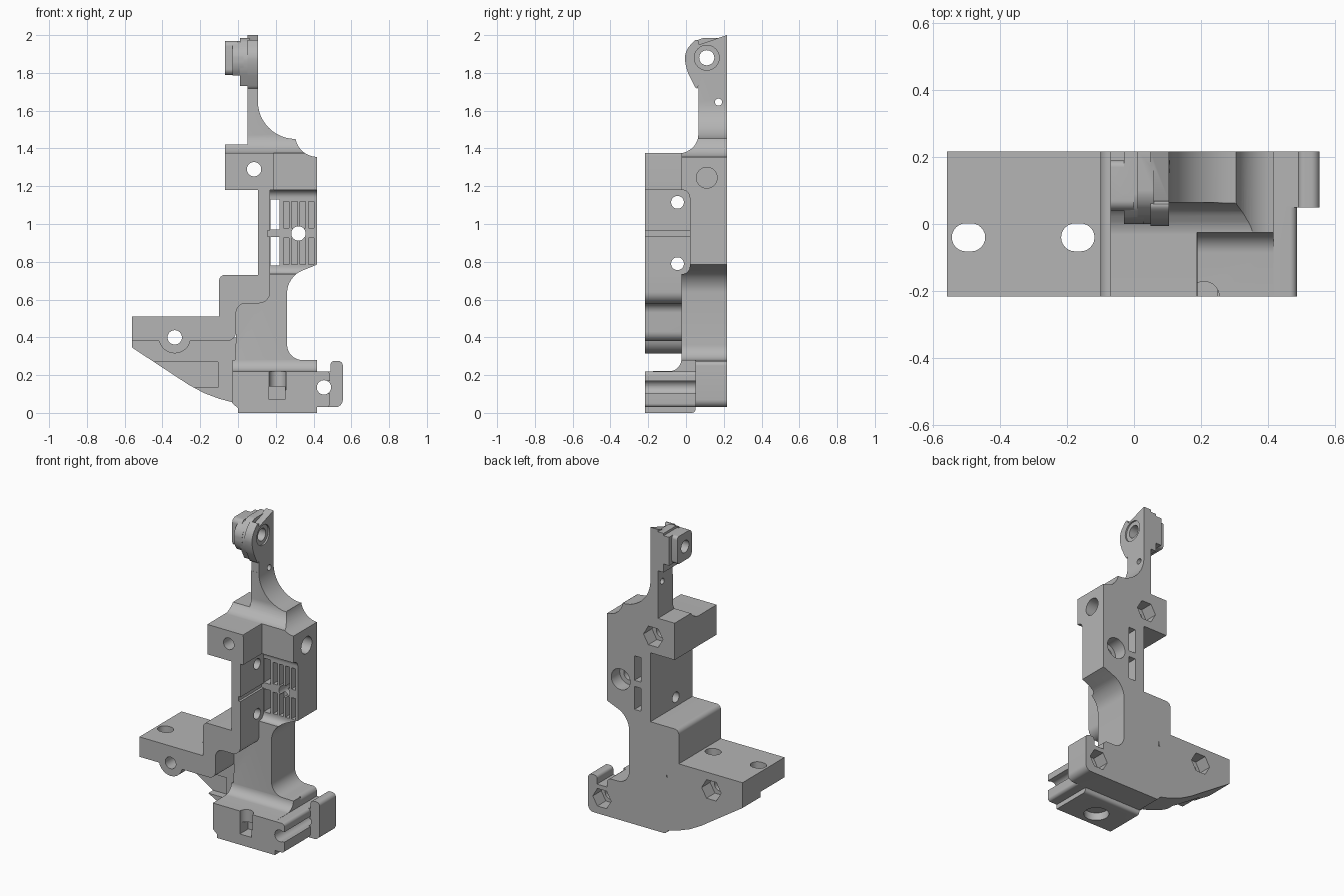
import bpy, bmesh, math
from mathutils import Vector

if "Cube" in bpy.data.objects:
    bpy.data.objects.remove(bpy.data.objects["Cube"], do_unlink=True)

BACK, FRONT = 0.217, -0.217
PLACE = {"x": lambda a, b, t: (t, a, b),
         "y": lambda a, b, t: (a, t, b),
         "z": lambda a, b, t: (a, b, t)}


def rounded(points, steps=8):
    """Round every corner given as (a, b, radius)."""
    out = []
    for i, p in enumerate(points):
        here = Vector(p[:2])
        if len(p) == 2:
            out.append(here)
            continue
        before = Vector(points[i - 1][:2])
        after = Vector(points[(i + 1) % len(points)][:2])
        a = here + (before - here).normalized() * p[2]
        b = here + (after - here).normalized() * p[2]
        for k in range(steps + 1):
            t = k / steps
            # weighted curve that follows a circular arc
            w = (1 - t) ** 2, 1.414 * t * (1 - t), t * t
            out.append((a * w[0] + here * w[1] + b * w[2]) / sum(w))
    return out


def arc(cx, cz, r, start, end, n=12):
    angles = [math.radians(start + (end - start) * i / n) for i in range(n + 1)]
    return [(cx + r * math.cos(a), cz + r * math.sin(a)) for a in angles]


def prism(name, points, axis, lo, hi):
    """Extrude a profile along an axis."""
    bm = bmesh.new()
    rings = [[bm.verts.new(PLACE[axis](p[0], p[1], t)) for p in points] for t in (lo, hi)]
    bm.faces.new(rings[0])
    bm.faces.new(rings[1])
    n = len(points)
    for i in range(n):
        j = (i + 1) % n
        bm.faces.new((rings[0][i], rings[0][j], rings[1][j], rings[1][i]))
    bmesh.ops.recalc_face_normals(bm, faces=bm.faces)
    mesh = bpy.data.meshes.new(name)
    bm.to_mesh(mesh)
    bm.free()
    ob = bpy.data.objects.new(name, mesh)
    bpy.context.collection.objects.link(ob)
    return ob


def rect(a0, a1, b0, b1):
    return [(a0, b0), (a1, b0), (a1, b1), (a0, b1)]


def disc(a, b, r, n=32):
    return arc(a, b, r, 0, 360 - 360 / n, n - 1)


def combine(operation, tool):
    """Merge a piece into the body, or cut it away."""
    mod = body.modifiers.new(tool.name, "BOOLEAN")
    mod.operation, mod.solver, mod.object = operation, "EXACT", tool
    bpy.context.view_layer.objects.active = body
    bpy.ops.object.modifier_apply(modifier=mod.name)
    bpy.data.objects.remove(tool, do_unlink=True)


def add(*args):
    combine("UNION", prism("piece", *args))


def cut(*args):
    combine("DIFFERENCE", prism("cutter", *args))


# Column with the scooped shoulder and the flare into the arm
column = rounded([(-0.03, 0.06), (0.0, 0.03), (0.418, 0.03), (0.418, 0.28, 0.03),
                  (0.26, 0.28, 0.08), (0.26, 0.72, 0.08), (0.418, 0.785), (0.418, 1.355)])
column += arc(0.42, 1.472, 0.117, 260, 190) + arc(0.305, 1.65, 0.2, 270, 180)
column += [(0.05, 1.65), (0.05, 1.2), (0.12, 1.2), (0.12, 0.7), (-0.01, 0.7), (-0.01, 0.4)]
body = prism("mounting_bracket", column, "y", -0.025, BACK)
bpy.context.view_layer.objects.active = body
body.select_set(True)

# Upper clamp block
add(rounded([(-0.07, 1.18), (0.19, 1.18), (0.19, 1.42, 0.06), (-0.07, 1.42)]), "y", FRONT, BACK)

# Sloping front of the shoulder
cut(rounded([(-0.4, 1.375), (-0.01, 1.375, 0.02), (0.065, 1.42, 0.05), (0.065, 1.75),
             (-0.4, 1.75)]), "x", -0.3, 0.6)

# Stepped wall and shelf
add(rounded([(-0.56, 0.38), (-0.01, 0.38, 0.05), (-0.01, 0.58, 0.05), (0.17, 0.58, 0.06),
             (0.17, 1.19), (0.105, 1.19), (0.105, 0.73), (-0.1, 0.73, 0.03),
             (-0.1, 0.51), (-0.56, 0.51)]), "y", FRONT, BACK)
add(disc(-0.335, 0.4, 0.085), "y", FRONT, BACK)

# Gusset below the shelf, with a shallow pocket
add([(-0.56, 0.4), (-0.56, 0.345), (-0.26, 0.148), (-0.18, 0.105), (-0.1, 0.075), (0, 0.048),
     (0.1, 0.04), (0.1, 0.4)], "y", 0.03, BACK)
cut(rect(-0.6, -0.105, 0.135, 0.27), "y", -0.3, 0.08)

# Foot block, faired into the column
add(rounded([(FRONT, 0), (0.05, 0, 0.02), (0.05, 0.279), (-0.025, 0.279),
             (-0.03, 0.222, 0.055), (FRONT, 0.22)]), "x", -0.03, 0.418)
cut([(-0.1, -0.1), (0.0, -0.1), (0.0, 0.025), (-0.04, 0.06), (-0.1, 0.06)], "y", -0.3, 0.06)

# Grooved side lug and the upright clip
add(rounded([(0.4, 0.03), (0.487, 0.03, 0.02), (0.487, 0.22, 0.02), (0.4, 0.22)]),
    "y", FRONT, 0.06)
cut(rect(0.455, 0.6, 0.102, 0.168), "y", -0.3, 0.05)
add(rounded([(0.4, 0.03), (0.555, 0.03, 0.04), (0.555, 0.275, 0.025), (0.49, 0.275, 0.02),
             (0.49, 0.22), (0.4, 0.22)]), "y", 0.05, BACK)

# Arm and ear
ear = rounded([(0.065, 1.69, 0.05), (0.0, 1.82, 0.04), (-0.01, 1.91, 0.04), (0.07, 2.0, 0.05)])
add([(0.065, 1.41)] + ear + [(BACK, 2.0), (BACK, 1.41)], "x", 0.05, 0.105)
add(rounded([(0.05, 1.73), (0.0, 1.83, 0.04), (0.0, 1.91, 0.04), (0.07, 1.985, 0.03),
             (BACK, 1.985), (BACK, 1.73)]), "x", 0.01, 0.06)
add(rounded([(0.03, 1.785), (0.0, 1.83, 0.03), (0.0, 1.91, 0.03), (0.06, 1.97, 0.03),
             (BACK, 1.97), (BACK, 1.785)]), "x", -0.03, 0.03)
add(rounded([(0.04, 1.79, 0.03), (0.19, 1.79, 0.02), (0.19, 1.97, 0.02), (0.04, 1.97, 0.03)]),
    "x", -0.07, 0.0)

# Recess beside the wall, its openings and the grille
cut(rounded([(-0.5, 0.735), (0.02, 0.735, 0.04), (0.02, 1.18, 0.04), (-0.5, 1.18)]),
    "x", 0.17, 0.6)
for low, high in ((0.78, 0.93), (0.97, 1.13)):
    cut(rect(0.172, 0.22, low, high), "y", -0.1, 0.3)
for i in range(4):
    left = 0.24 + 0.044 * i
    for low, high in ((0.785, 0.925), (0.98, 1.12)):
        cut(rect(left, left + 0.03, low, high), "y", -0.1, 0.07)
cut(rect(0.155, 0.2, 0.935, 0.965), "y", -0.3, 0.02)

# Bolt holes from front to back, with nut pockets or a round counterbore behind
for x, z, sides, size in ((0.085, 1.29, 6, 0.07), (-0.335, 0.4, 6, 0.07),
                          (0.455, 0.135, 6, 0.066), (0.32, 0.95, 32, 0.068)):
    cut(disc(x, z, 0.038), "y", -0.4, 0.4)
    cut(disc(x, z, size, sides), "y", 0.13, 0.4)

# Holes from side to side
cut(disc(0.11, 1.88, 0.04), "x", -0.4, 0.4)
cut(disc(0.11, 1.88, 0.066), "x", 0.095, 0.4)
cut(disc(0.172, 1.645, 0.019, 16), "x", -0.4, 0.125)
for z in (0.79, 1.115):
    cut(disc(-0.045, z, 0.034), "x", -0.2, 0.4)
cut(disc(0.11, 1.245, 0.055), "x", 0.3, 0.6)

# Slotted holes through the shelf
for x in (-0.495, -0.168):
    slot = arc(x + 0.008, -0.04, 0.042, -90, 90) + arc(x - 0.008, -0.04, 0.042, 90, 270)
    cut(slot, "z", 0.2, 0.6)

# Nut slot in the foot and the round socket under it
cut(rect(0.165, 0.25, 0.07, 0.14), "y", -0.4, -0.13)
cut(disc(0.21, FRONT, 0.045), "z", 0.12, 0.3)
cut(disc(0.2, -0.11, 0.075), "z", -0.1, 0.05)

# Finish
grey = bpy.data.materials.new("plain_grey")
grey.use_nodes = True
colour = (0.46, 0.46, 0.46, 1)
grey.diffuse_color = colour
grey.node_tree.nodes["Principled BSDF"].inputs["Base Color"].default_value = colour
body.data.materials.clear()
body.data.materials.append(grey)
bpy.context.view_layer.objects.active = body
body.select_set(True)
bpy.ops.object.shade_smooth_by_angle(angle=math.radians(30))
